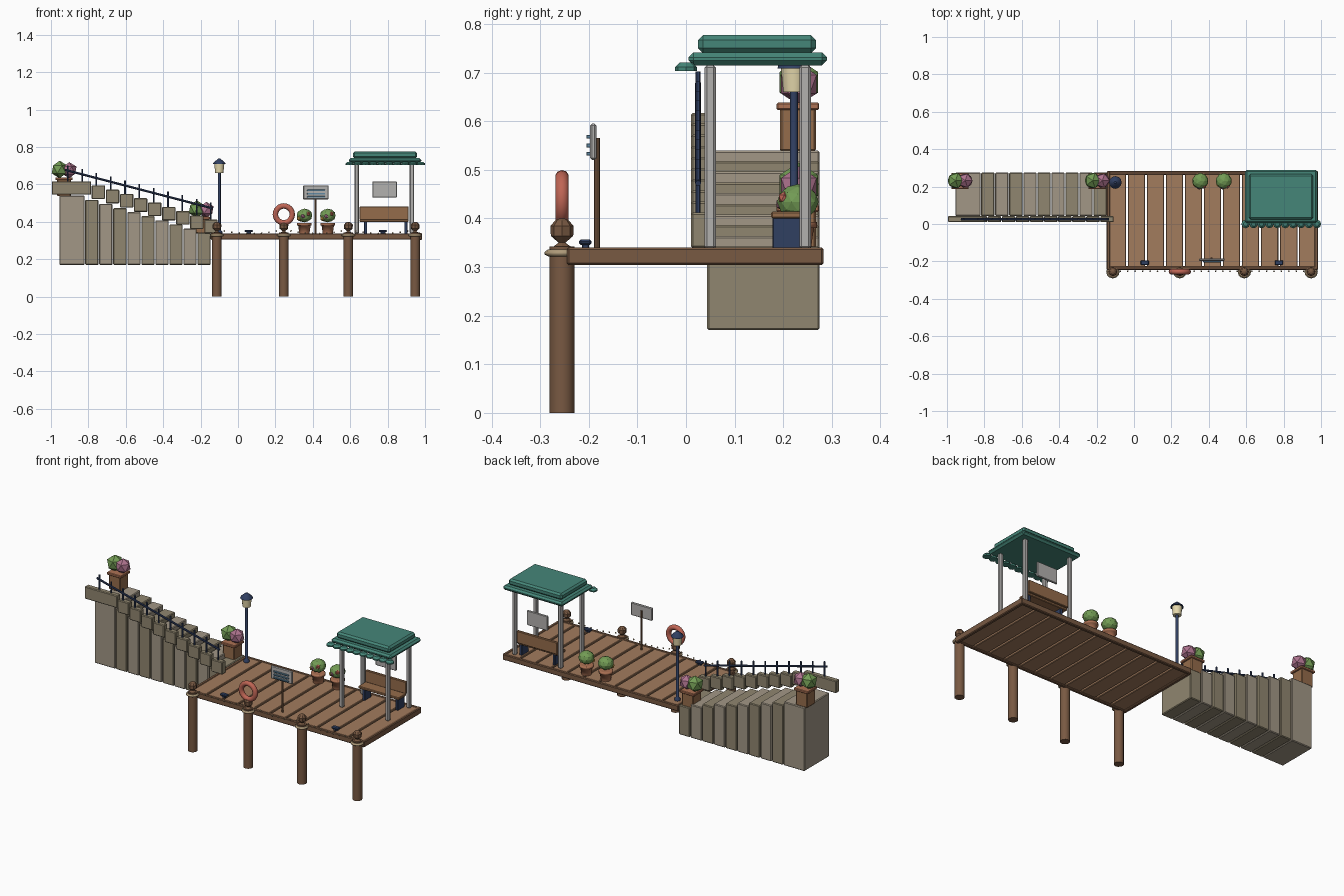
import bpy, bmesh, math, random
from mathutils import Vector, Matrix

if "Cube" in bpy.data.objects:
    bpy.data.objects.remove(bpy.data.objects["Cube"])

random.seed(4)
MATS = {}
COL = dict(wood=(.36, .20, .11), dark=(.19, .10, .055), stone=(.36, .31, .24), stone2=(.28, .24, .16),
           navy=(.03, .05, .12), teal=(.06, .24, .19), grey=(.45, .44, .43), green=(.17, .33, .09),
           pink=(.42, .17, .27), clay=(.42, .17, .09), coral=(.52, .13, .09), cream=(.80, .70, .42),
           rope=(.42, .32, .19), bench=(.30, .15, .07), yellow=(.75, .45, .08), blue=(.12, .25, .36))


def finish(name, bm, col, smooth=False):
    me = bpy.data.meshes.new(name)
    bm.to_mesh(me)
    bm.free()
    ob = bpy.data.objects.new(name, me)
    bpy.context.collection.objects.link(ob)
    if col not in MATS:
        MATS[col] = bpy.data.materials.new(col)
        MATS[col].diffuse_color = (*COL[col], 1)
    me.materials.append(MATS[col])
    if smooth:
        for p in me.polygons:
            p.use_smooth = len(p.vertices) == 4
    return ob


def box(name, x, y, z, col, bevel=.004):
    """Bevelled box from (min, max) ranges."""
    bm = bmesh.new()
    bmesh.ops.create_cube(bm, size=1)
    for v in bm.verts:
        v.co = Vector([(a + b) / 2 + c * (b - a) for (a, b), c in zip((x, y, z), v.co)])
    if bevel:
        bmesh.ops.bevel(bm, geom=bm.edges[:], offset=bevel, segments=1, affect='EDGES')
    return finish(name, bm, col)


def lathe(name, profile, x, y, col, n=12):
    """Closed turned shape from (radius, z) points."""
    bm = bmesh.new()
    rings = [[bm.verts.new((x + r * math.cos(2 * math.pi * i / n), y + r * math.sin(2 * math.pi * i / n), z))
              for i in range(n)] for r, z in profile]
    for a, b in zip(rings, rings[1:]):
        for i in range(n):
            bm.faces.new((a[i], a[(i + 1) % n], b[(i + 1) % n], b[i]))
    bm.faces.new(rings[0][::-1])
    bm.faces.new(rings[-1])
    return finish(name, bm, col, n > 8)


def ball(name, c, r, col, sub=1, squash=1):
    bm = bmesh.new()
    bmesh.ops.create_icosphere(bm, subdivisions=sub, radius=r)
    bmesh.ops.transform(bm, verts=bm.verts,
                        matrix=Matrix.Translation(c) @ Matrix.Diagonal((1, 1, squash, 1)))
    return finish(name, bm, col)


def rod(name, a, b, r, col, n=8):
    a, b = Vector(a), Vector(b)
    bm = bmesh.new()
    bmesh.ops.create_cone(bm, cap_ends=True, segments=n, radius1=r, radius2=r, depth=(b - a).length)
    rot = (b - a).to_track_quat('Z', 'Y').to_matrix().to_4x4()
    bmesh.ops.transform(bm, verts=bm.verts, matrix=Matrix.Translation((a + b) / 2) @ rot)
    return finish(name, bm, col)


def torus(name, c, R, r, col, n=24, m=10):
    """Upright ring in the xz plane."""
    bm = bmesh.new()
    g = []
    for i in range(n):
        t = 2 * math.pi * i / n
        g.append([bm.verts.new((c[0] + (R + r * math.cos(s)) * math.cos(t), c[1] + r * math.sin(s),
                                c[2] + (R + r * math.cos(s)) * math.sin(t)))
                  for s in [2 * math.pi * j / m for j in range(m)]])
    for i in range(n):
        for j in range(m):
            a, b = g[i], g[(i + 1) % n]
            bm.faces.new((a[j], a[(j + 1) % m], b[(j + 1) % m], b[j]))
    bmesh.ops.recalc_face_normals(bm, faces=bm.faces[:])
    return finish(name, bm, col, True)


# Stone stairs
box("stair_landing", (-.955, -.82), (.043, .275), (.17, .54), "stone")
for i in range(9):
    x = -.817 + i * .075
    box(f"stair_step_{i}", (x, x + .071), (.043, .275), (.17, .518 - i * .022),
        "stone2" if i % 2 == 0 else "stone")

# Stepped side curb
box("curb_top", (-.995, -.785), (.01, .042), (.545, .617), "stone2")
for i in range(9):
    x, z = -.782 + i * .0752, .522 - i * .0229
    box(f"curb_block_{i}", (x, x + .072), (.01, .042), (z, z + .073), "stone2")

# Handrail
rod("handrail", (-.925, .025, .678), (-.135, .025, .472), .006, "navy")
for i in range(11):
    x = -.91 + i * .0765
    z = .674 - (x + .91) * .261
    bottom = .60 if x < -.785 else .59 - (int((x + .782) / .0752)) * .0229
    rod(f"rail_post_{i}", (x, .025, bottom), (x, .025, z + .028), .005, "navy", 6)

# Deck planks and edge beams
pitch = 1.12 / 11
for i in range(11):
    x = -.14 + i * pitch
    box(f"deck_plank_{i}", (x + .005, x + pitch - .005), (-.235, .275), (.312, .337), "wood", .003)
for nm, y in (("front", -.245), ("back", .263)):
    box(f"{nm}_beam", (-.145, .982), (y, y + .02), (.305, .339), "dark")
for nm, x in (("left", -.146), ("right", .964)):
    box(f"{nm}_beam", (x, x + .02), (-.245, .283), (.304, .34), "dark")

# Mooring posts with rope collars and finials
PX = [-.113, .245, .59, .947]
for i, x in enumerate(PX):
    lathe(f"pier_post_{i}", [(.026, 0), (.026, .342)], x, -.255, "dark")
    lathe(f"rope_collar_{i}", [(.029, .322), (.036, .326), (.036, .331), (.029, .336)], x, -.255, "rope")
    lathe(f"post_finial_{i}", [(.018, .342), (.007, .35), (.023, .364), (.024, .384), (.014, .396), (.005, .40)],
          x, -.255, "dark", 8)

# Beaded rope swags between the posts
for s, (a, b) in enumerate(zip(PX, PX[1:])):
    for k in range(1, 9):
        t = k / 9
        ball(f"swag_bead_{s}_{k}", (a + (b - a) * t, -.252, .36 - .09 * t * (1 - t)), .005, "rope")

# Cleats
for i, x in enumerate((.057, .775)):
    box(f"cleat_{i}", (x - .022, x + .022), (-.22, -.194), (.345, .357), "navy")
    box(f"cleat_base_{i}", (x - .012, x + .012), (-.214, -.2), (.335, .347), "navy", .002)

# Life ring
torus("life_ring", (.245, -.255, .44), .045, .0145, "coral")

# Notice board
rod("notice_post", (.415, -.183, .337), (.415, -.183, .565), .006, "dark")
box("notice_board", (.348, .485), (-.197, -.184), (.52, .595), "grey")
for i, z in enumerate((.533, .550, .568)):
    box(f"notice_strip_{i}", (.37, .465), (-.205, -.196), (z - .004, z + .004), "blue", .001)

# Shelter
for i, x in enumerate((.635, .93)):
    for j, y in enumerate((.05, .245)):
        box(f"shelter_post_{i}_{j}", (x - .012, x + .012), (y - .012, y + .012), (.337, .715), "grey", .005)
box("roof_lower", (.593, .98), (.005, .29), (.715, .741), "teal", .01)
box("roof_upper", (.614, .958), (.025, .267), (.74, .777), "teal", .01)
for i in range(10):
    x = .597 + i * .042
    x = .597 + i * (.978 - .597) / 9
    lathe(f"awning_scallop_{i}", [(.023, .703), (.023, .711), (.012, .721)], x, 0, "teal", 8)
box("shelter_sign", (.718, .85), (.238, .25), (.53, .615), "grey", .003)

# Bench
box("bench_seat", (.65, .912), (.175, .245), (.4, .414), "bench", .003)
box("bench_back", (.65, .912), (.24, .256), (.412, .482), "bench", .003)
for i, x in enumerate((.683, .897)):
    box(f"bench_leg_{i}", (x - .008, x + .008), (.178, .24), (.337, .402), "navy", .002)

# Lamp
lathe("lamp_pole", [(.016, .337), (.016, .347), (.008, .355), (.008, .665)], -.1, .222, "navy")
lathe("lamp_glass", [(.022, .66), (.027, .712)], -.1, .222, "cream")
lathe("lamp_cap", [(.034, .708), (.032, .715), (.012, .733), (.006, .738)], -.1, .222, "navy")

# Stair planters with two faceted bushes
for i, (x, z) in enumerate(((-.93, .538), (-.197, .338))):
    h = .095 if i == 0 else .085
    box(f"planter_{i}", (x - .037, x + .037), (.193, .267), (z, z + h), "bench")
    box(f"planter_rim_{i}", (x - .046, x + .046), (.186, .274), (z + h - .01, z + h + .005), "clay", .003)
    ball(f"planter_leaves_{i}", (x - .024, .232, z + .142 - i * .012), .047, "green")
    ball(f"planter_blossom_{i}", (x + .028, .232, z + .138 - i * .012), .043, "pink")

# Clay pots with round shrubs
for i, x in enumerate((.355, .48)):
    lathe(f"clay_pot_{i}", [(.027, .337), (.033, .38), (.039, .38), (.039, .393), (.03, .393)], x, .23, "clay")
    ball(f"shrub_{i}", (x, .23, .434), .043, "green", 2, .85)
    for k, col in enumerate(("yellow", "pink", "coral")):
        a = -math.pi / 2 + (k - 1) * .8 - .2
        ball(f"shrub_flower_{i}_{k}", (x + .033 * math.cos(a), .23 + .033 * math.sin(a), .43 + .012 * (k - 1)),
             .014, col)

for m in bpy.data.materials:
    if m.users and not m.is_grease_pencil:
        m.use_nodes = True
        m.node_tree.nodes["Principled BSDF"].inputs["Base Color"].default_value = m.diffuse_color
